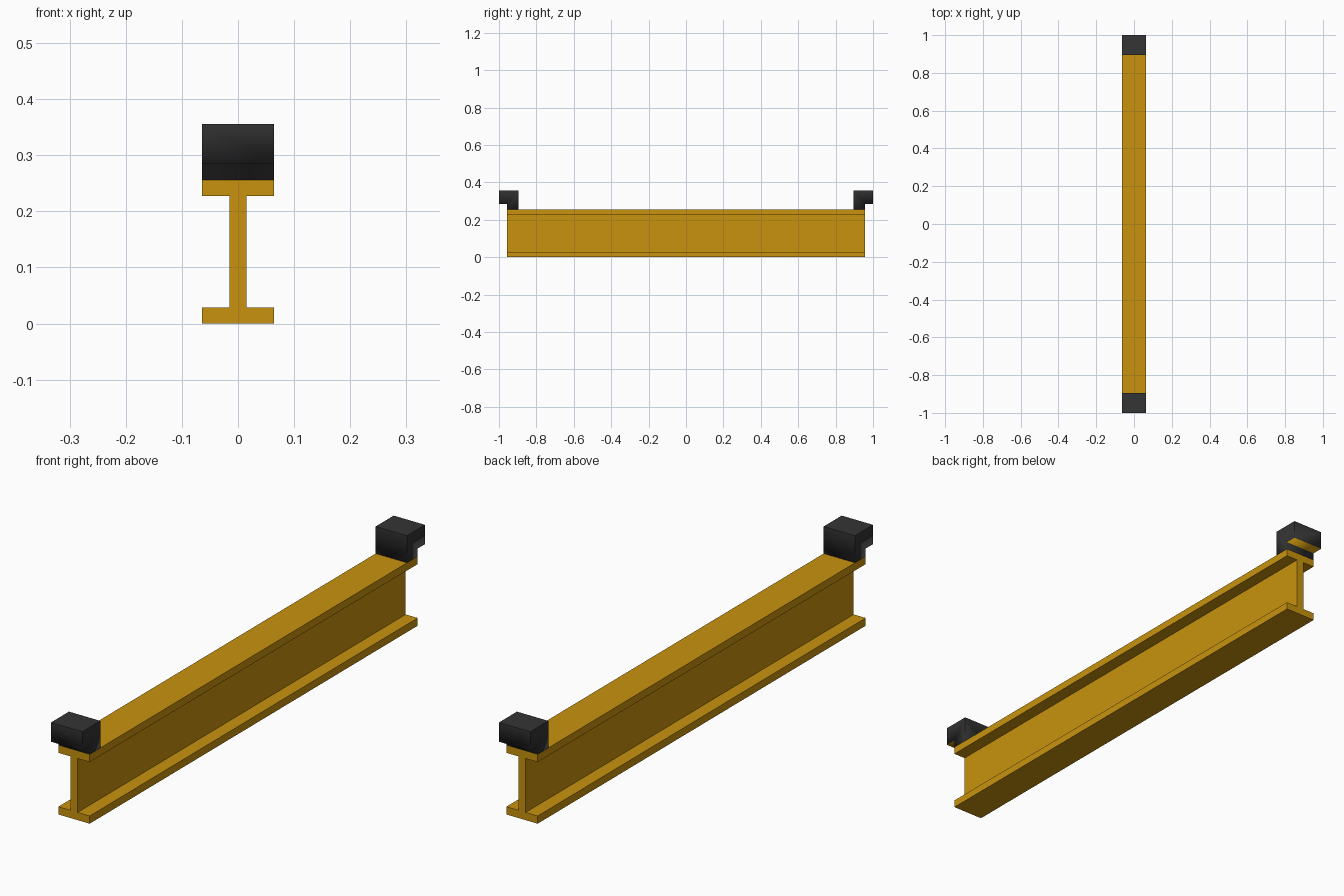
import bpy, bmesh

if "Cube" in bpy.data.objects:
    bpy.data.objects.remove(bpy.data.objects["Cube"])


def material(name, color):
    m = bpy.data.materials.new(name)
    m.diffuse_color = color
    m.use_nodes = True
    m.node_tree.nodes["Principled BSDF"].inputs["Base Color"].default_value = m.diffuse_color
    return m


YELLOW = material("yellow_paint", (0.58, 0.29, 0.004, 1))
BLACK = material("black_rubber", (0.035, 0.035, 0.035, 1))


def extruded(name, profile, offset, mats):
    """Closed prism: profile points swept from their position along offset."""
    bm = bmesh.new()
    face = bm.faces.new([bm.verts.new(p) for p in profile])
    res = bmesh.ops.extrude_face_region(bm, geom=[face], use_keep_orig=True)
    moved = [g for g in res["geom"] if isinstance(g, bmesh.types.BMVert)]
    bmesh.ops.translate(bm, vec=offset, verts=moved)
    bmesh.ops.recalc_face_normals(bm, faces=bm.faces)
    mesh = bpy.data.meshes.new(name)
    bm.to_mesh(mesh)
    bm.free()
    for m in mats:
        mesh.materials.append(m)
    obj = bpy.data.objects.new(name, mesh)
    bpy.context.collection.objects.link(obj)
    return obj


# I-beam: half section mirrored across x
W, WEB, T, H, L = 0.064, 0.015, 0.0285, 0.256, 0.957
half = [(W, 0), (W, T), (WEB, T), (WEB, H - T), (W, H - T), (W, H)]
section = half + [(-x, z) for x, z in reversed(half)]
extruded("beam", [(x, -L, z) for x, z in section], (0, 2 * L, 0), [YELLOW])

# Stepped end stops overhanging both beam ends
STEP, TOP, INNER = 0.285, 0.356, 0.895
stop = [(INNER, H), (INNER, TOP), (1.0, TOP), (1.0, STEP), (L, STEP), (L, H)]
for name, s in (("front_stop", -1), ("back_stop", 1)):
    obj = extruded(name, [(-W, s * y, z) for y, z in stop], (2 * W, 0, 0), [BLACK, YELLOW])
    mesh = obj.data
    # Yellow underside on the overhang
    for p in mesh.polygons:
        p.use_smooth = True
        if p.normal.z < -0.9 and abs(p.center.z - STEP) < 0.001:
            p.material_index = 1
    # Crisp top rim and upright corners, soft lower edges
    for e in mesh.edges:
        a, b = (mesh.vertices[i].co for i in e.vertices)
        upright = abs(a.z - b.z) > 0.01
        e.use_edge_sharp = upright or min(a.z, b.z) > TOP - 0.001
